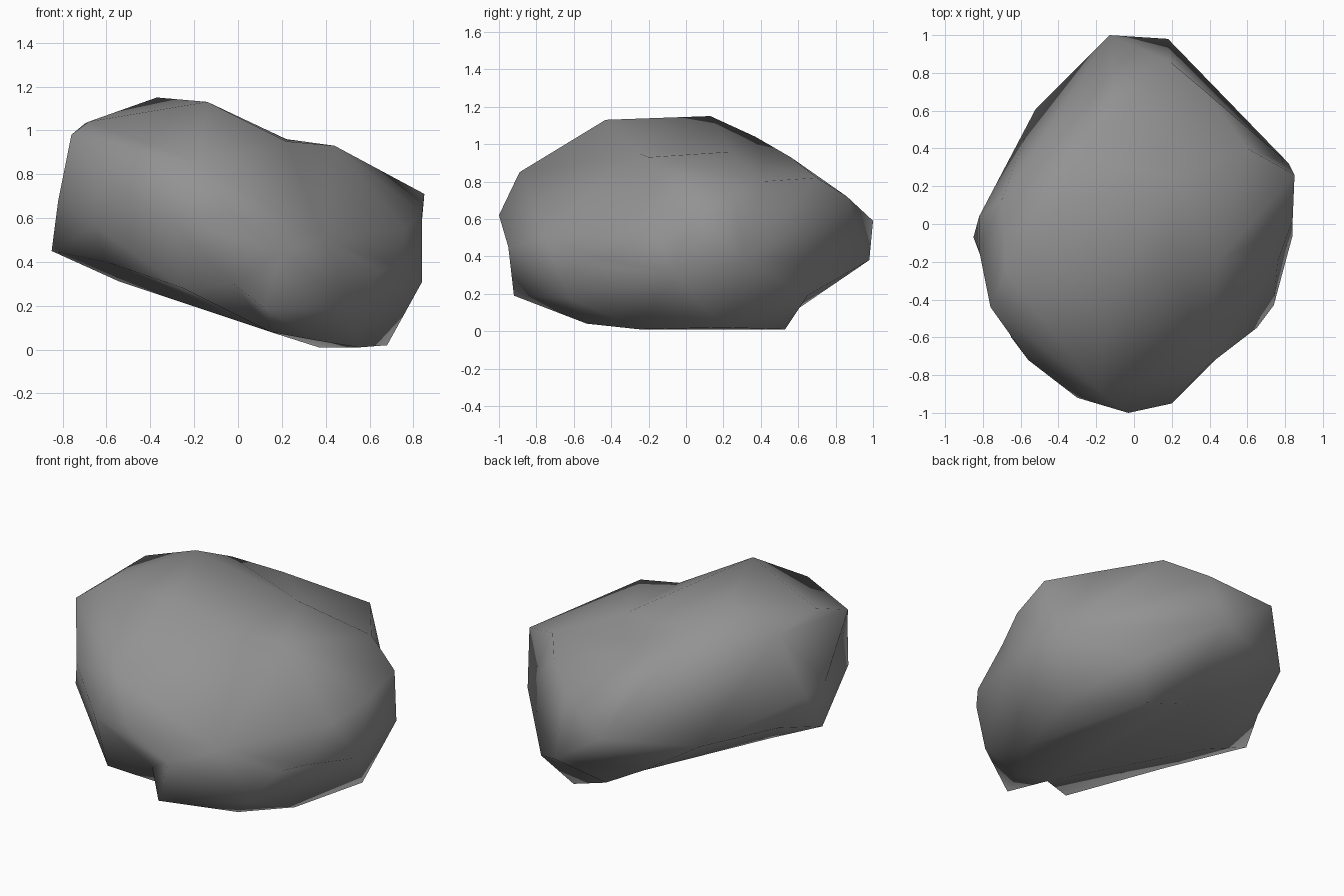
import bpy, bmesh
from mathutils import Vector

# Key corners of the boulder, read as (x, y, z)
corners = [
    # crown, dropping over a ledge to the back shoulder
    (-.37, .13, 1.15), (-.14, -.43, 1.13), (-.68, -.25, 1.04), (-.7, .13, 1.03), (-.3, .37, 1.04),
    (.22, -.25, .95), (.44, -.2, .93), (.22, .25, .96), (.13, .41, .89), (-.1, .56, .93), (.6, .4, .8),
    # back
    (-.13, 1, .59), (.18, .98, .38), (.19, .86, .72), (.38, .7, .82), (-.52, .61, .5), (.5, .65, .19),
    # left side
    (-.85, -.07, .45), (-.82, -.14, .68), (-.82, .04, .66), (-.73, .17, .5), (-.76, -.44, .98),
    (-.65, -.6, .56), (-.6, -.46, .4), (-.54, -.04, .31), (-.56, -.72, .75),
    # front, with the undercut beside the lower bulge
    (-.3, -.92, .58), (-.18, -.89, .85), (-.03, -1, .62), (-.25, -.87, .28), (-.02, -.78, .3),
    (.2, -.95, .45), (.12, -.92, .19), (.39, -.75, .5),
    # right side
    (.65, -.55, .36), (.52, -.63, .18), (.74, -.43, .38), (.76, -.2, .55), (.84, -.06, .31),
    (.84, .02, .62), (.85, .26, .71), (.82, .32, .38),
    # sloping underside
    (.55, -.25, .01), (.37, -.53, .04), (.15, -.55, .08), (.68, .2, .02), (.37, .53, .01),
    (.15, .54, .08), (-.05, .47, .18),
]


def direction(p):
    """Direction from the tilted core of the boulder."""
    x, y, z = p
    return Vector((x / .85, y, (z - .56 + .25 * x) / .48)).normalized()


# Wrap a skin around the directions, then move each vertex to its real corner
bm = bmesh.new()
target = {}
for p in corners:
    v = bm.verts.new(direction(p))
    target[v] = Vector(p)
bmesh.ops.convex_hull(bm, input=list(bm.verts))
for v in bm.verts:
    v.co = target[v]
bmesh.ops.recalc_face_normals(bm, faces=bm.faces)

mesh = bpy.data.meshes.new("boulder")
bm.to_mesh(mesh)
bm.free()
mesh.polygons.foreach_set("use_smooth", [True] * len(mesh.polygons))

# Dark grey stone
stone = bpy.data.materials.new("stone")
stone.diffuse_color = (.29, .29, .29, 1)
mesh.materials.append(stone)
bpy.context.collection.objects.link(bpy.data.objects.new("boulder", mesh))
